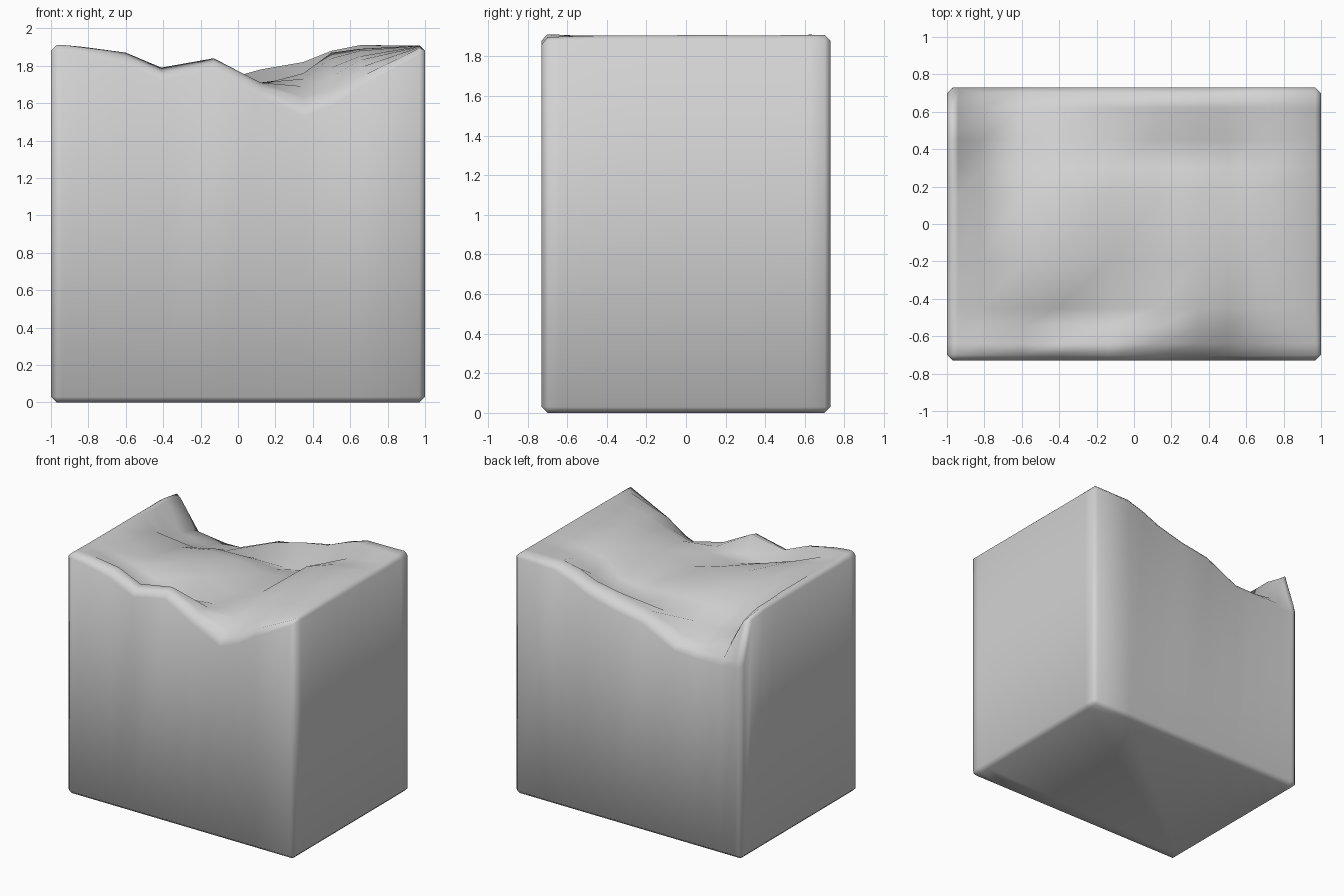
import bpy
import bmesh

cube = bpy.data.objects.get("Cube")
if cube:
    bpy.data.objects.remove(cube, do_unlink=True)

TOP = 1.91      # height of the unbroken rim
CHAMFER = 0.03

# Broken top: depth below the rim in hundredths, one row per y, one entry per x
xs = [-1, -.94, -.82, -.6, -.41, -.13, .12, .35, .5, .65, 1]
depths = {
    .73:  [36, 37, 38, 38, 37, 23, 19, 13, 6, 1, 0],
    .62:  [2, 6, 28, 33, 31, 20, 13, 9, 3, 0, 0],
    .45:  [0, 2, 24, 28, 27, 26, 27, 23, 14, 5, 0],
    .3:   [0, 2, 23, 24, 20, 19, 22, 20, 8, 4, 0],
    .15:  [0, 1, 12, 18, 15, 15, 20, 17, 4, 2, 0],
    -.2:  [0, 1, 6, 12, 12, 16, 22, 15, 7, 3, 0],
    -.45: [0, 1, 4, 9, 15, 23, 21, 18, 12, 6, 0],
    -.55: [0, 1, 3, 12, 24, 19, 20, 22, 17, 8, 0],
    -.64: [0, 0, 1, 4, 12, 7, 20, 28, 23, 12, 0],
    -.73: [0, 0, 2, 7, 16, 10, 24, 35, 29, 19, 0],
}

bm = bmesh.new()
rows = [[bm.verts.new((x, y, TOP - d / 100)) for x, d in zip(xs, row)]
        for y, row in depths.items()]
for back, front in zip(rows, rows[1:]):
    for i in range(len(xs) - 1):
        bm.faces.new((front[i], front[i + 1], back[i + 1], back[i]))

# Sides and base
rim = [e for e in bm.edges if e.is_boundary]
result = bmesh.ops.extrude_edge_only(bm, edges=rim)["geom"]
for v in result:
    if isinstance(v, bmesh.types.BMVert):
        v.co.z = 0
base = [e for e in bm.edges if e.is_boundary]
bmesh.ops.contextual_create(bm, geom=base)
bmesh.ops.recalc_face_normals(bm, faces=bm.faces)

# Small chamfer on the rim, the base and the four upright corners
uprights = [e for e in bm.edges
            if min(v.co.z for v in e.verts) == 0 < max(v.co.z for v in e.verts)
            and all(abs(v.co.x) > .99 and abs(v.co.y) > .72 for v in e.verts)]
bmesh.ops.bevel(bm, geom=rim + base + uprights, offset=CHAMFER, segments=1,
                profile=.5, affect='EDGES', clamp_overlap=True)
for f in bm.faces:
    f.smooth = True

mesh = bpy.data.meshes.new("broken_block")
bm.to_mesh(mesh)
bm.free()
block = bpy.data.objects.new("broken_block", mesh)
bpy.context.collection.objects.link(block)

# Plain stone colour
stone = bpy.data.materials.new("light_grey")
stone.use_nodes = True
colour = (.65, .65, .65, 1)
stone.diffuse_color = colour
stone.node_tree.nodes["Principled BSDF"].inputs["Base Color"].default_value = colour
mesh.materials.append(stone)
